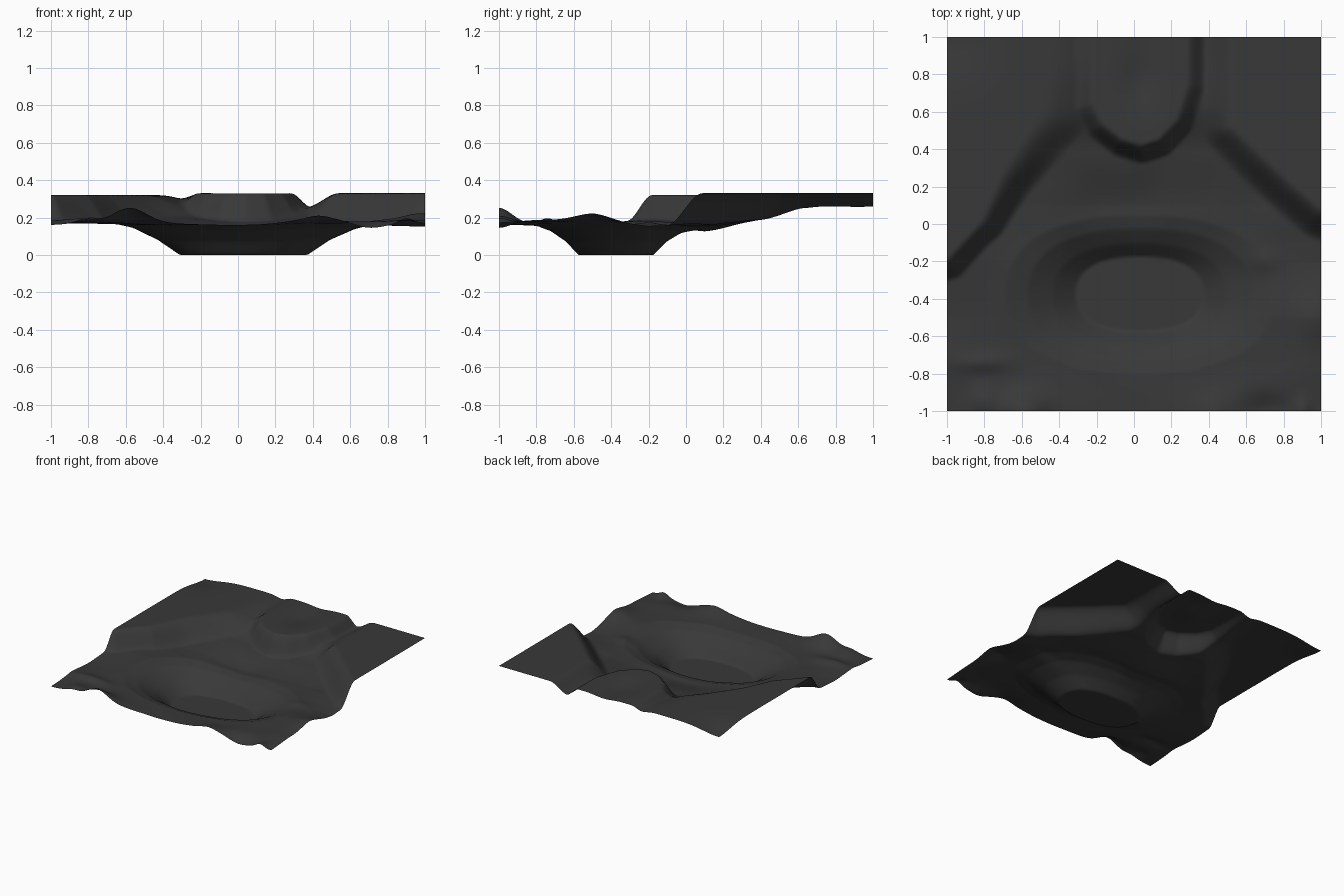
import bpy, bmesh, math
from mathutils import Vector, noise

if "Cube" in bpy.data.objects:
    bpy.data.objects.remove(bpy.data.objects["Cube"])

N = 160  # grid cells per side


def clamp(t):
    return max(0.0, min(1.0, t))


def smooth(t):
    t = clamp(t)
    return t * t * (3 - 2 * t)


def locate(keys, v):
    for i in range(len(keys) - 2):
        if v < keys[i + 1]:
            break
    else:
        i = len(keys) - 2
    return i, clamp((v - keys[i]) / (keys[i + 1] - keys[i]))


def outside(poly, x, y):
    """Distance from a point to a polygon, zero inside it."""
    inside, best = False, 9.0
    p = Vector((x, y))
    for k in range(len(poly)):
        a, b = Vector(poly[k - 1]), Vector(poly[k])
        if (a.y > y) != (b.y > y) and x < a.x + (y - a.y) * (b.x - a.x) / (b.y - a.y):
            inside = not inside
        d = b - a
        best = min(best, (p - a - d * clamp((p - a).dot(d) / d.dot(d))).length)
    return 0.0 if inside else best


def mounds(items, x, y):
    return sum(h * math.exp(-((x - bx) / rx) ** 2 - ((y - by) / ry) ** 2)
               for bx, by, rx, ry, h in items)


# valley floor: coarse height grid
XS = [-1, -.5, 0, .5, 1]
YS = [-1, -.75, -.5, -.2, .1, .4, .62, 1]
FLOOR = [(.16, .17, .16, .19, .17), (.18, .16, .155, .17, .19),
         (.17, .17, .16, .17, .20), (.19, .18, .155, .16, .155),
         (.20, .17, .13, .155, .17), (.22, .20, .185, .19, .20),
         (.26, .26, .25, .25, .25), (.30, .30, .29, .25, .25)]

# plateaus: flat-top outlines
LEFT = [(-1.5, 1.5), (-.43, 1.5), (-.43, 1), (-.5, .6), (-.72, .25), (-.82, .02), (-1, -.18), (-1.5, -.3)]
MIDDLE = [(-.21, 1.5), (-.21, .64), (-.16, .54), (-.06, .46), (.04, .43), (.13, .46), (.22, .56), (.28, .74), (.28, 1.5)]
RIGHT = [(.54, 1.5), (.54, .52), (.66, .4), (.85, .22), (1, .09), (1.5, -.1), (1.5, 1.5)]

# small mounds and bites: x, y, radius x, radius y, height
BUMPS = [(-.58, -1, .13, .1, .085), (-.8, -.95, .08, .09, .03), (-.8, -.74, .14, .05, .02),
         (.42, -1, .09, .1, .02), (.7, -1, .12, .09, -.04), (.9, -1, .05, .07, .03),
         (.97, -.5, .1, .12, .025), (.7, -.2, .1, .06, .015)]
# sunken areas on the plateaus
DENTS = [(-1, 1, .2, .2, -.04), (-.3, 1, .07, .2, -.01), (.04, .78, .1, .16, -.025), (.05, 1, .1, .12, -.01)]


def height(x, y):
    i, u = locate(XS, x)
    j, v = locate(YS, y)
    u, v = smooth(u), (v + smooth(v)) / 2
    row = [FLOOR[k][i] * (1 - u) + FLOOR[k][i + 1] * u for k in (j, j + 1)]
    z = row[0] * (1 - v) + row[1] * v + mounds(BUMPS, x, y)
    z += .006 * noise.noise(Vector((x * 5, y * 5, 1.7)))
    # oval basin
    r = (abs((x - .03) / .34) ** 2.4 + abs((y + .375) / .2) ** 2.4) ** (1 / 2.4)
    keys, vals = [0, 1, 1.35, 1.75, 2.1], [0, 0, .47, .84, 1]
    k, t = locate(keys, r)
    z *= vals[k] * (1 - t) + vals[k + 1] * t
    # plateaus with sloping sides
    left_slope = .13 + .22 * clamp(y + .1)
    for poly, top, w in ((LEFT, .32, left_slope), (MIDDLE, .33, .11), (RIGHT, .33, .18)):
        s = smooth(1 - outside(poly, x, y) / w)
        z += max(0, top - z) * s
    return z + mounds(DENTS, x, y) * smooth((y - .2) / .3)


# terrain sheet
bm = bmesh.new()
bmesh.ops.create_grid(bm, x_segments=N, y_segments=N, size=1)
for vert in bm.verts:
    vert.co.z = height(vert.co.x, vert.co.y)
for face in bm.faces:
    face.smooth = True
mesh = bpy.data.meshes.new("terrain")
bm.to_mesh(mesh)
bm.free()
terrain = bpy.data.objects.new("terrain", mesh)
bpy.context.collection.objects.link(terrain)

# dark ground colour
mat = bpy.data.materials.new("dark_ground")
mat.diffuse_color = (.04, .04, .04, 1)
mat.use_nodes = True
mat.node_tree.nodes["Principled BSDF"].inputs["Base Color"].default_value = mat.diffuse_color
mesh.materials.append(mat)
